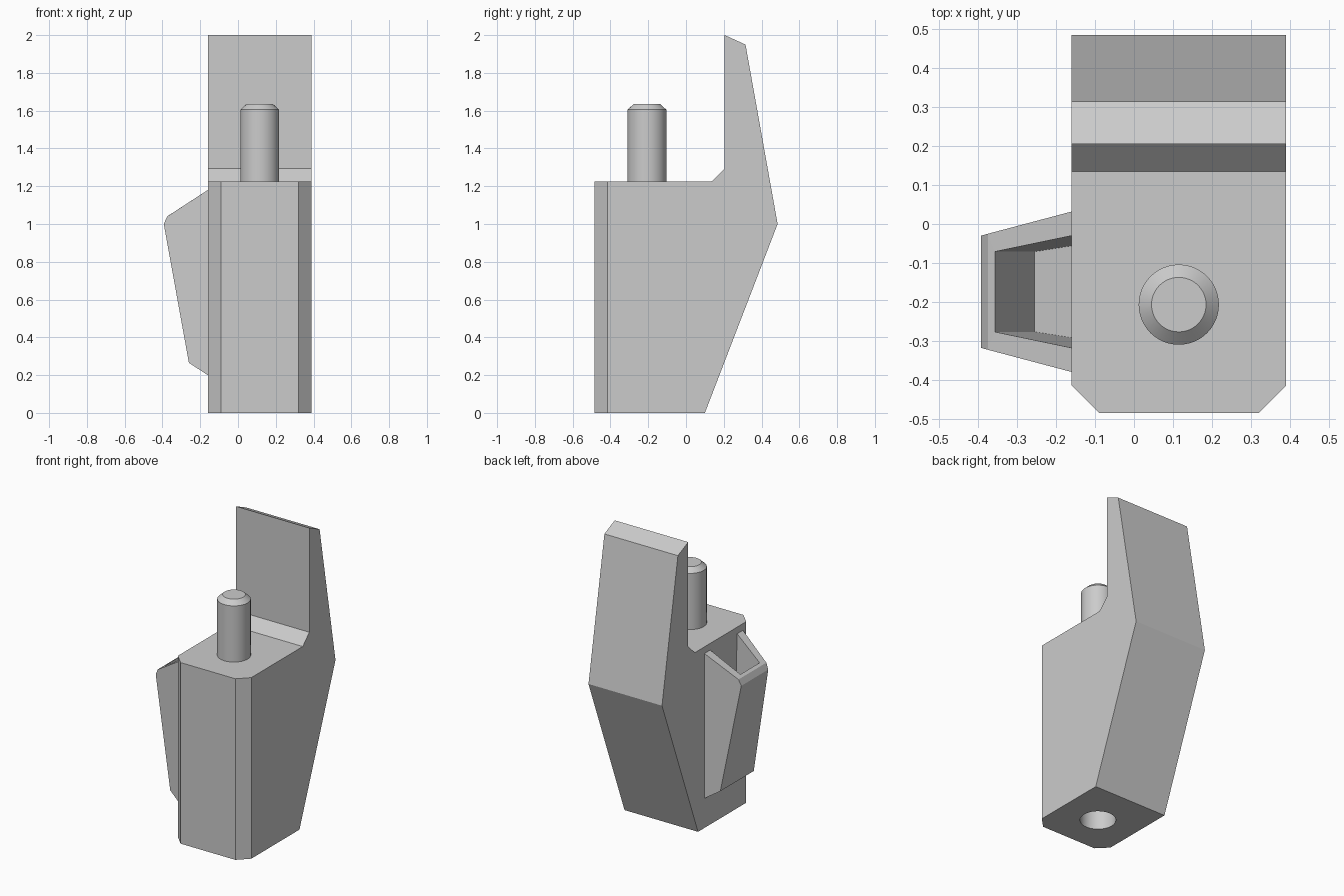
import bpy, bmesh, math
from mathutils import Matrix

default = bpy.data.objects.get("Cube")
if default:
    bpy.data.objects.remove(default, do_unlink=True)

grey = bpy.data.materials.new("plain_grey")
grey.use_nodes = True
grey.diffuse_color = (0.6, 0.6, 0.6, 1)
grey.node_tree.nodes["Principled BSDF"].inputs["Base Color"].default_value = grey.diffuse_color


def finish(bm, name):
    """Turn a bmesh into a named grey object."""
    bmesh.ops.recalc_face_normals(bm, faces=bm.faces)
    mesh = bpy.data.meshes.new(name)
    bm.to_mesh(mesh)
    bm.free()
    mesh.materials.append(grey)
    obj = bpy.data.objects.new(name, mesh)
    bpy.context.collection.objects.link(obj)
    return obj


def activate(obj):
    bpy.ops.object.select_all(action='DESELECT')
    obj.select_set(True)
    bpy.context.view_layer.objects.active = obj


def cylinder(bm, r1, r2, z1, z2):
    """Upright round section on the peg axis."""
    place = Matrix.Translation((PEG_X, PEG_Y, (z1 + z2) / 2))
    return bmesh.ops.create_cone(bm, cap_ends=True, segments=48, radius1=r1,
                                 radius2=r2, depth=z2 - z1, matrix=place)


LEFT, RIGHT, FRONT = 0.39, -0.16, -0.485
PEG_X, PEG_Y, DECK = 0.115, -0.207, 1.225

# Body: side profile extruded across, with chamfered front corners
profile = [(FRONT, 0), (0.10, 0), (0.485, 1.0), (0.315, 1.95), (0.205, 2.0),
           (0.205, 1.295), (0.135, DECK), (FRONT, DECK)]
bm = bmesh.new()
side = bm.faces.new([bm.verts.new((RIGHT, y, z)) for y, z in profile])
ext = bmesh.ops.extrude_face_region(bm, geom=[side])
bmesh.ops.translate(bm, vec=(LEFT - RIGHT, 0, 0),
                    verts=[v for v in ext["geom"] if isinstance(v, bmesh.types.BMVert)])
corners = [e for e in bm.edges
           if all(abs(v.co.y - FRONT) < 1e-4 for v in e.verts)
           and abs(e.verts[0].co.x - e.verts[1].co.x) < 1e-4]
bmesh.ops.bevel(bm, geom=corners, offset=0.07, segments=1, affect='EDGES')
body = finish(bm, "body")

# Socket in the underside
bm = bmesh.new()
cylinder(bm, 0.11, 0.11, -0.1, 0.42)
cutter = finish(bm, "socket_cutter")
cutter.hide_render = True
cut = body.modifiers.new("socket", 'BOOLEAN')
cut.operation = 'DIFFERENCE'
cut.solver = 'EXACT'
cut.object = cutter
activate(body)
bpy.ops.object.modifier_apply(modifier=cut.name)
bpy.data.objects.remove(cutter, do_unlink=True)
bpy.ops.object.shade_smooth_by_angle(angle=math.radians(15))

# Peg with a chamfered tip
bm = bmesh.new()
cylinder(bm, 0.103, 0.103, DECK, 1.605)
cylinder(bm, 0.103, 0.07, 1.605, 1.635)
bmesh.ops.remove_doubles(bm, verts=bm.verts, dist=1e-4)
inner = [f for f in bm.faces if len(f.verts) > 4
         and abs(f.calc_center_median().z - 1.605) < 1e-3]
bmesh.ops.delete(bm, geom=inner, context='FACES_ONLY')
peg = finish(bm, "peg")
activate(peg)
bpy.ops.object.shade_smooth_by_angle(angle=math.radians(25))

# Belt hook: tapered pocket on the right side, as (x, half width, z)
points = {
    "wall_top": (RIGHT, 0.206, 1.18), "lip": (-0.375, 0.149, 1.04),
    "nose": (-0.393, 0.144, 1.0), "heel": (-0.26, 0.179, 0.265),
    "wall_low": (RIGHT, 0.206, 0.2),
    "rim_out": (-0.357, 0.103, 1.052), "rim_in": (RIGHT, 0.144, 1.18),
    "floor_out": (-0.255, 0.103, 0.49), "floor_in": (RIGHT, 0.118, 0.47),
}
cheeks = [("wall_top", "lip", "nose", "heel", "wall_low"),
          ("wall_top", "rim_in", "rim_out", "lip"),
          ("rim_in", "floor_in", "floor_out", "rim_out")]
strip = ["floor_in", "floor_out", "rim_out", "lip", "nose", "heel", "wall_low"]
bm = bmesh.new()
near, far = ({n: bm.verts.new((x, -0.174 + s * w, z)) for n, (x, w, z) in points.items()}
             for s in (-1, 1))
for half in (near, far):
    for cheek in cheeks:
        bm.faces.new([half[n] for n in cheek])
for a, b in zip(strip, strip[1:]):
    bm.faces.new((near[a], near[b], far[b], far[a]))
finish(bm, "side_pocket")
